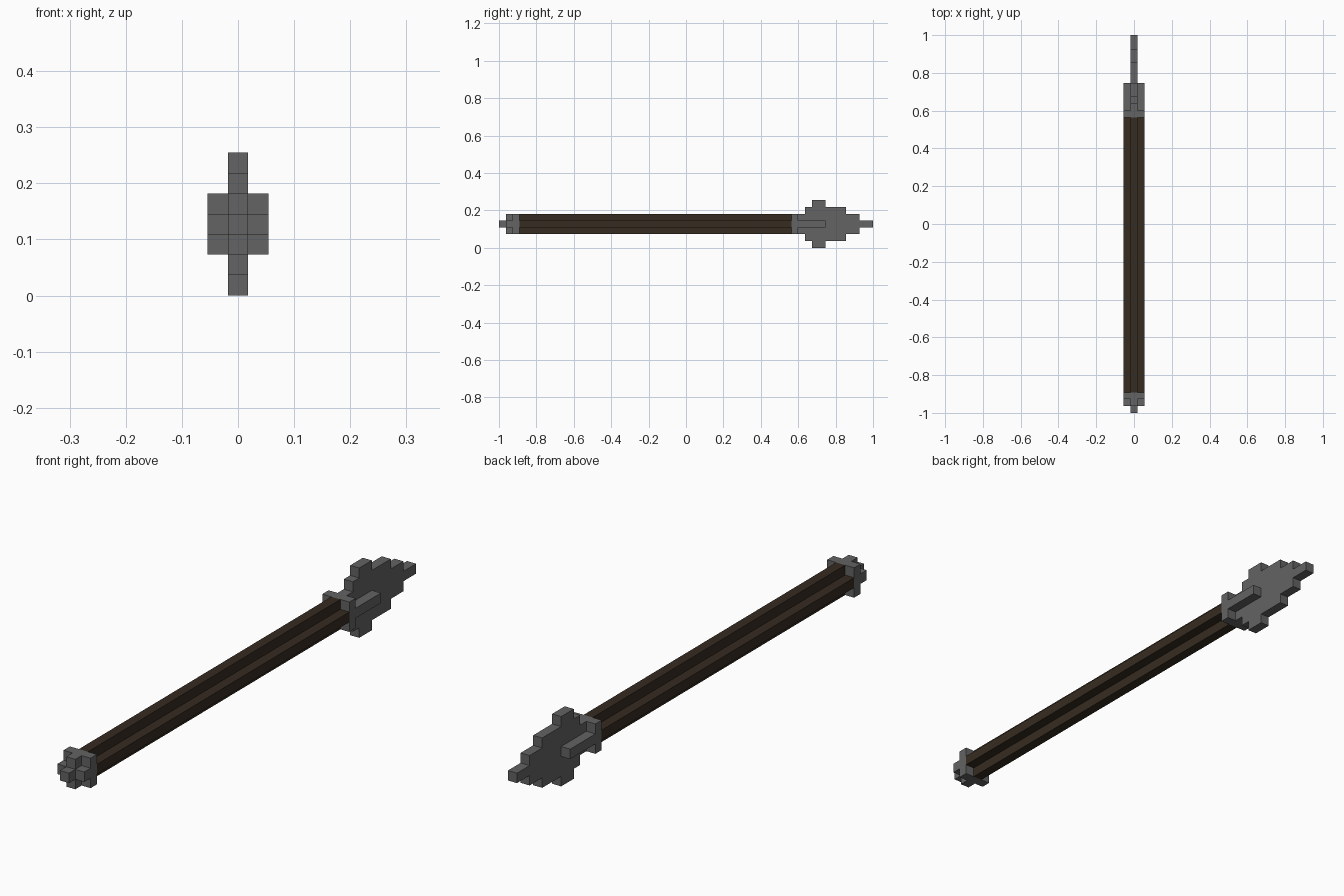
import bpy
import bmesh

if "Cube" in bpy.data.objects:
    bpy.data.objects.remove(bpy.data.objects["Cube"])

U = 2 / 55           # one block
ZC = 3.5 * U         # height of the centre line


def material(name, rgb):
    m = bpy.data.materials.new(name)
    m.diffuse_color = (*rgb, 1)
    m.use_nodes = True
    m.node_tree.nodes["Principled BSDF"].inputs["Base Color"].default_value = m.diffuse_color
    return m


METAL = material("dark_grey_metal", (0.125, 0.125, 0.125))
WOOD = material("dark_brown_wood", (0.037, 0.025, 0.015))


def prism(name, outline, start, depth, mat, caps=True):
    """Sweep a block outline of 3D points along a vector, both in blocks."""
    bm = bmesh.new()

    def place(p):
        return (p[0] * U, -1 + p[1] * U, ZC + p[2] * U)

    lo = [bm.verts.new(place([a + b for a, b in zip(p, start)])) for p in outline]
    hi = [bm.verts.new(place([a + b + d for a, b, d in zip(p, start, depth)])) for p in outline]
    n = len(outline)
    for i in range(n):
        j = (i + 1) % n
        bm.faces.new((lo[i], lo[j], hi[j], hi[i]))
    if caps:
        bm.faces.new(lo[::-1])
        bm.faces.new(hi)
    bmesh.ops.recalc_face_normals(bm, faces=bm.faces[:])
    # an open tube needs its outward direction checked
    top = max(bm.faces, key=lambda f: f.calc_center_median().z)
    if top.normal.z < 0:
        bmesh.ops.reverse_faces(bm, faces=bm.faces[:])
    mesh = bpy.data.meshes.new(name)
    bm.to_mesh(mesh)
    bm.free()
    mesh.materials.append(mat)
    ob = bpy.data.objects.new(name, mesh)
    bpy.context.collection.objects.link(ob)
    return ob


def along_y(name, section, y0, y1, mat, caps=True):
    return prism(name, [(x, 0, z) for x, z in section], (0, y0, 0), (0, y1 - y0, 0), mat, caps)


def square(r, cx=0):
    return [(cx - r, -r), (cx + r, -r), (cx + r, r), (cx - r, r)]


# plus-shaped section, one quarter turned four times
PLUS = []
quarter = [(0.5, 0.5), (0.5, 1.5), (-0.5, 1.5)]
for _ in range(4):
    PLUS += quarter
    quarter = [(-z, x) for x, z in quarter]

# shaft
along_y("shaft", PLUS, 3, 43, WOOD, caps=False)

# butt end
along_y("butt_tip", square(0.5), 0, 1, METAL)
along_y("butt_cross", PLUS, 1, 2, METAL)
along_y("butt_ring", square(1.5), 2, 3, METAL)

# socket holding the blade
along_y("collar_ring", square(1.5), 43, 44, METAL)
along_y("collar_cross", PLUS, 44, 45, METAL)
for side, label in ((-1, "left"), (1, "right")):
    along_y("blade_clamp_" + label, square(0.5, side), 45, 48, METAL)

# stepped blade: (start, end, half height)
steps = [(45, 46, 2.5), (46, 48, 3.5), (48, 51, 2.5), (51, 53, 1.5), (53, 55, 0.5)]
upper = [(y, h) for a, b, h in steps for y in (a, b)]
outline = upper + [(y, -h) for y, h in reversed(upper)]
prism("blade", [(0, y, z) for y, z in outline], (-0.5, 0, 0), (1, 0, 0), METAL)
